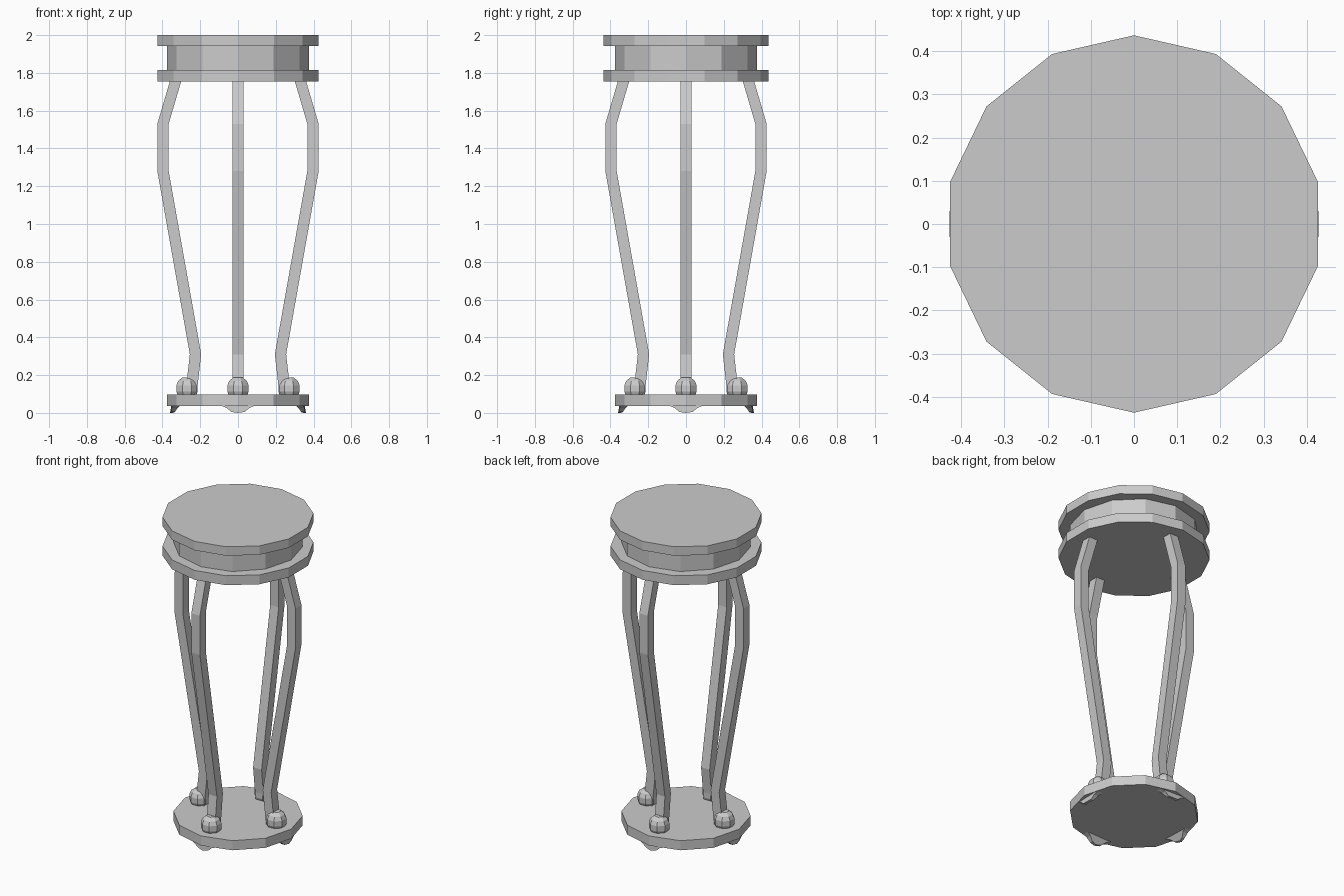
import bpy, bmesh
from math import cos, sin, pi

if "Cube" in bpy.data.objects:
    bpy.data.objects.remove(bpy.data.objects["Cube"])


def finish(name, bm):
    bmesh.ops.recalc_face_normals(bm, faces=bm.faces)
    mesh = bpy.data.meshes.new(name)
    bm.to_mesh(mesh)
    bm.free()
    obj = bpy.data.objects.new(name, mesh)
    bpy.context.collection.objects.link(obj)
    return obj


def skin(name, rings):
    """Skin equal-length point loops, bottom to top, with flat caps."""
    bm = bmesh.new()
    rings = [[bm.verts.new(p) for p in ring] for ring in rings]
    n = len(rings[0])
    for low, high in zip(rings, rings[1:]):
        for i in range(n):
            j = (i + 1) % n
            bm.faces.new((low[i], low[j], high[j], high[i]))
    bm.faces.new(rings[0][::-1])
    bm.faces.new(rings[-1])
    return finish(name, bm)


def lathe(name, profile, sides, start, cx=0, cy=0):
    """Turn a (radius, z) profile into a faceted solid."""
    angles = [start + 2 * pi * i / sides for i in range(sides)]
    return skin(name, [[(cx + r * cos(a), cy + r * sin(a), z) for a in angles]
                       for r, z in profile])


def turned(points, a):
    return [(x * cos(a) - y * sin(a), x * sin(a) + y * cos(a), z) for x, y, z in points]


# Grooved top: two 14-sided discs around a 12-sided neck
lathe("top_disc", [(0.437, 1.943), (0.437, 2.0)], 14, pi / 2)
lathe("neck", [(0.375, 1.815), (0.375, 1.943)], 12, 0)
lathe("lower_disc", [(0.437, 1.755), (0.437, 1.815)], 14, pi / 2)
# 12-sided base
lathe("base_plate", [(0.375, 0.037), (0.375, 0.098)], 12, 0)

# (radius, z) centre line of the bowed legs; half their thickness
LEG = [(0.25, 0.09), (0.225, 0.31), (0.397, 1.28), (0.397, 1.53), (0.325, 1.775)]
H = 0.03
# Outline of the bracket feet, seen from outside
FOOT = [(-0.09, 0.05), (-0.09, 0.038), (-0.06, 0.026), (-0.035, 0.005), (0, 0.0),
        (0.035, 0.005), (0.06, 0.026), (0.09, 0.038), (0.09, 0.05)]

for k, side in enumerate(("right", "back", "left", "front")):
    a = k * pi / 2
    # Square-section leg
    skin(side + "_leg", [turned([(r - H, -H, z), (r + H, -H, z), (r + H, H, z),
                                 (r - H, H, z)], a) for r, z in LEG])
    # Faceted ball at the leg's end
    lathe(side + "_ball", [(0.03, 0.078), (0.052, 0.092), (0.061, 0.112), (0.061, 0.146),
                           (0.05, 0.17), (0.026, 0.188)],
          8, pi / 8, 0.27 * cos(a), 0.27 * sin(a))
    # Thin bracket foot under the rim, following the base corner
    skin(side + "_foot", [turned([(0.345 - 0.35 * z - 0.268 * abs(y), y, z) for y, z in FOOT], a),
                          turned([(0.36 + 0.3 * z - 0.268 * abs(y), y, z) for y, z in FOOT], a)])
